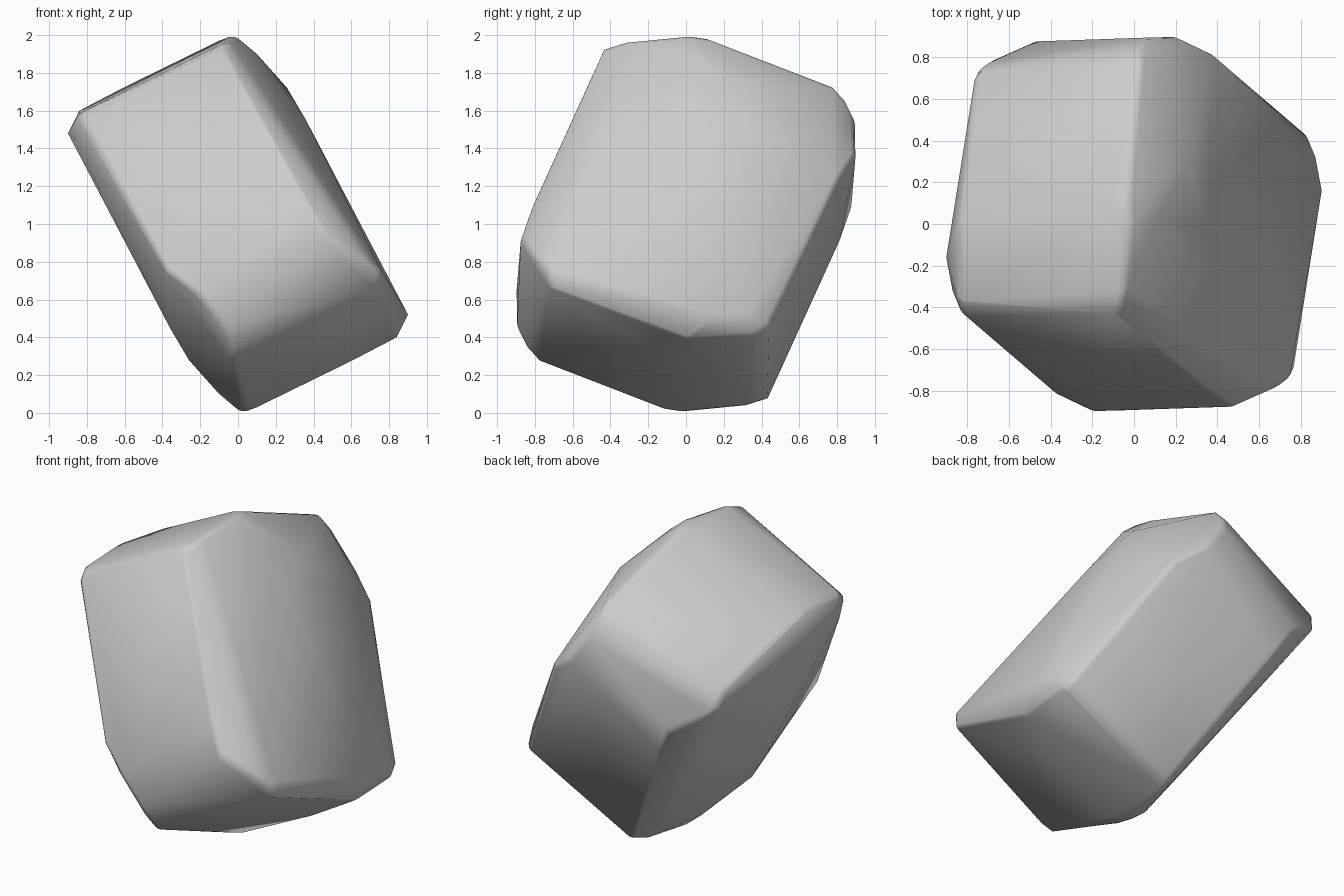
import bpy, bmesh
from mathutils import Vector

if "Cube" in bpy.data.objects:
    bpy.data.objects.remove(bpy.data.objects["Cube"])

# Half of the corner and bulge points; the stone is point-symmetric about its centre
half = [
    # upper slab: front edge, then its bulged ridge, then the back corners
    (-0.82, -0.44, 1.54), (-0.84, -0.37, 1.585), (-0.08, -0.43, 1.935),
    (-0.05, -0.32, 1.97), (-0.02, 0.00, 2.00), (-0.10, 0.10, 1.97),
    (-0.03, 0.12, 1.982), (-0.60, 0.10, 1.725), (-0.84, 0.00, 1.60),
    (-0.90, -0.16, 1.48), (-0.87, -0.32, 1.46), (-0.755, 0.73, 1.24),
    (-0.76, 0.72, 1.33), (0.03, 0.78, 1.73),
    # rounded shoulder towards the right face
    (0.10, 0.02, 1.90), (0.26, 0.30, 1.72), (0.36, 0.00, 1.55), (0.36, 0.30, 1.55),
    # rounded back edge
    (0.02, 0.84, 1.66), (0.07, 0.895, 1.55), (0.21, 0.90, 1.37),
    (0.38, 0.82, 1.25), (-0.49, 0.875, 1.08), (-0.38, 0.81, 0.90),
    (-0.66, 0.80, 1.17),
]
centre = Vector((0, 0, 1))

bm = bmesh.new()
for p in half:
    v = Vector(p)
    bm.verts.new(v)
    bm.verts.new(2 * centre - v)

# Wrap the points in a convex skin and drop unused ones
res = bmesh.ops.convex_hull(bm, input=bm.verts[:])
junk = [g for g in set(res["geom_interior"] + res["geom_unused"])
        if isinstance(g, bmesh.types.BMVert)]
bmesh.ops.delete(bm, geom=junk, context='VERTS')
bmesh.ops.dissolve_limit(bm, angle_limit=0.03, verts=bm.verts[:], edges=bm.edges[:])
bmesh.ops.recalc_face_normals(bm, faces=bm.faces[:])

mesh = bpy.data.meshes.new("boulder")
bm.to_mesh(mesh)
bm.free()
stone = bpy.data.objects.new("boulder", mesh)
bpy.context.collection.objects.link(stone)

# Rounding of the sharper edges
bev = stone.modifiers.new("soft_edges", 'BEVEL')
bev.width = 0.04
bev.segments = 2
bev.limit_method = 'ANGLE'
bev.angle_limit = 0.7

# Smooth shading
bpy.context.view_layer.objects.active = stone
stone.select_set(True)
bpy.ops.object.shade_smooth()
